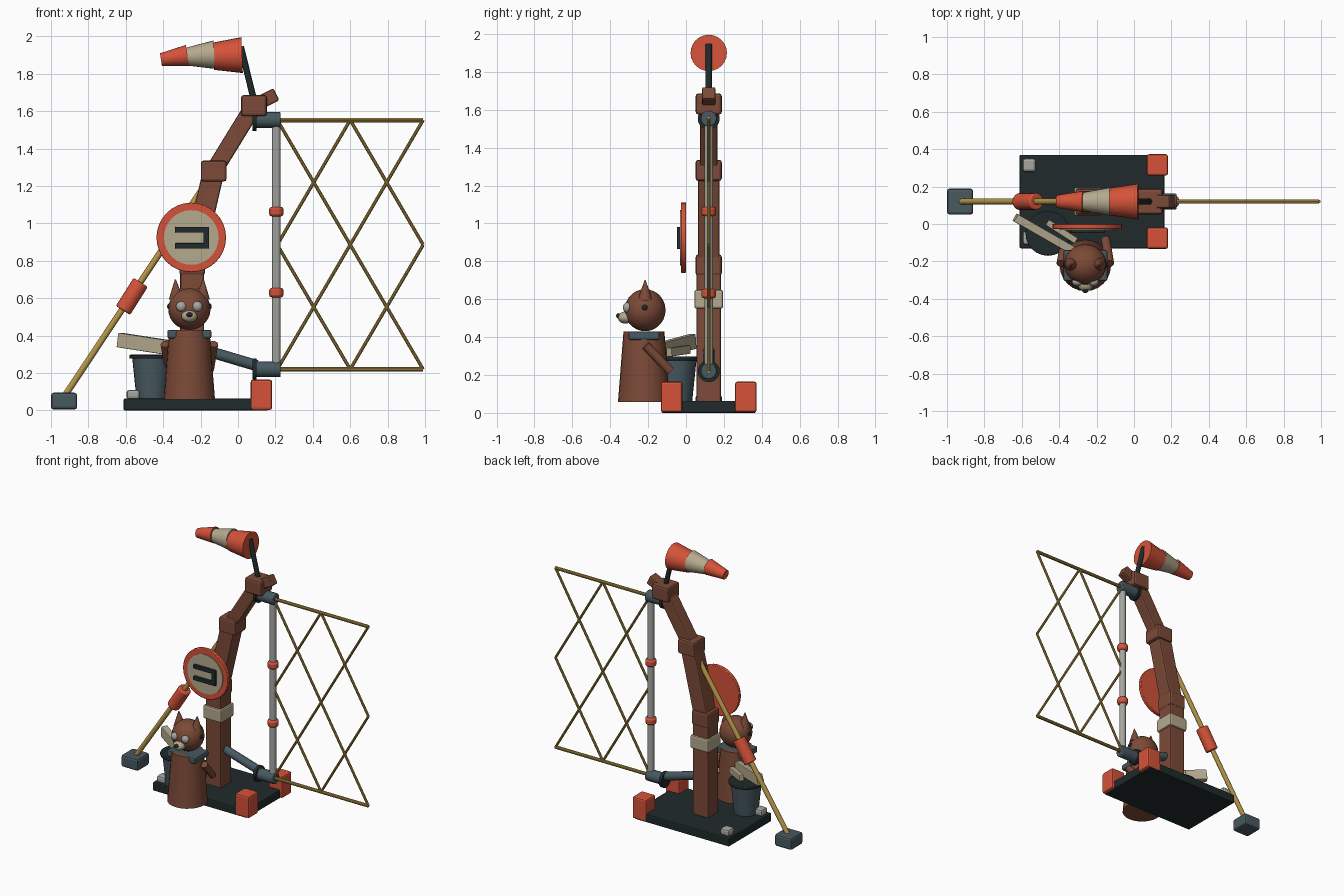
import bpy, bmesh, math
from mathutils import Vector, Matrix

cube = bpy.data.objects.get("Cube")
if cube:
    bpy.data.objects.remove(cube, do_unlink=True)


def material(name, r, g, b):
    m = bpy.data.materials.new(name)
    m.use_nodes = True
    m.diffuse_color = (r, g, b, 1)
    m.node_tree.nodes["Principled BSDF"].inputs["Base Color"].default_value = (r, g, b, 1)
    return m


BROWN = material("rust brown", 0.20, 0.068, 0.038)
RED = material("signal red", 0.66, 0.085, 0.042)
BEIGE = material("warm beige", 0.46, 0.40, 0.27)
BLACK = material("green black", 0.014, 0.023, 0.024)
SLATE = material("slate blue", 0.063, 0.10, 0.118)
BRASS = material("brass", 0.46, 0.30, 0.065)
GREY = material("light grey", 0.38, 0.38, 0.36)
MAST_Y = 0.12


def finish(name, bm, mat, matrix, bevel=0, smooth=True):
    """Turn a bmesh into a named, coloured object."""
    me = bpy.data.meshes.new(name)
    bm.to_mesh(me)
    bm.free()
    me.materials.append(mat)
    ob = bpy.data.objects.new(name, me)
    bpy.context.collection.objects.link(ob)
    me.transform(matrix)
    if bevel:
        mod = ob.modifiers.new("Bevel", 'BEVEL')
        mod.width, mod.segments, mod.limit_method = bevel, 2, 'ANGLE'
    if smooth:
        bpy.ops.object.select_all(action='DESELECT')
        ob.select_set(True)
        bpy.context.view_layer.objects.active = ob
        bpy.ops.object.shade_smooth_by_angle(angle=math.radians(35))
    return ob


def along(a, b):
    """Matrix placing local z along a-b, centred between them."""
    a, b = Vector(a), Vector(b)
    d = b - a
    turn = d.to_track_quat('Z', 'Y').to_matrix().to_4x4()
    return Matrix.Translation((a + b) / 2) @ turn, d.length


def box(name, mat, centre, size, bevel=0.012):
    bm = bmesh.new()
    bmesh.ops.create_cube(bm, size=1)
    m = Matrix.Translation(centre) @ Matrix.Diagonal((*size, 1))
    return finish(name, bm, mat, m, bevel, False)


def beam(name, mat, a, b, wide, high, bevel=0.006):
    m, length = along(a, b)
    bm = bmesh.new()
    bmesh.ops.create_cube(bm, size=1)
    return finish(name, bm, mat, m @ Matrix.Diagonal((wide, high, length, 1)), bevel, False)


def rod(name, mat, a, b, r1, r2=None, sides=20, bevel=0):
    m, length = along(a, b)
    bm = bmesh.new()
    bmesh.ops.create_cone(bm, cap_ends=True, segments=sides, radius1=r1,
                          radius2=r1 if r2 is None else r2, depth=length)
    return finish(name, bm, mat, m, bevel)


def ball(name, mat, centre, radii):
    bm = bmesh.new()
    bmesh.ops.create_uvsphere(bm, u_segments=24, v_segments=14, radius=1)
    return finish(name, bm, mat, Matrix.Translation(centre) @ Matrix.Diagonal((*radii, 1)))


def on_mast(x, z):
    return (x, MAST_Y, z)


# Base plate, corner blocks and bolts
box("base_plate", BLACK, (-0.225, MAST_Y, 0.032), (0.775, 0.5, 0.064), 0.008)
for side in (-1, 1):
    box("corner_block", RED, (0.125, MAST_Y + side * 0.196, 0.084), (0.114, 0.114, 0.162))
    box("base_bolt", GREY, (-0.56, MAST_Y + side * 0.195, 0.085), (0.072, 0.072, 0.05), 0.015)

# Bent mast with block joints
bends = [(-0.245, 0.05), (-0.245, 0.78), (-0.13, 1.28), (0.085, 1.63), (0.205, 1.69)]
for i, width in enumerate((0.128, 0.115, 0.092, 0.072)):
    beam("mast_segment", BROWN, on_mast(*bends[i]), on_mast(*bends[i + 1]), width, width, 0.01)
for x, z in bends[1:4]:
    box("mast_joint", BROWN, on_mast(x, z), (0.138, 0.138, 0.112), 0.014)
box("mast_band", BEIGE, on_mast(-0.245, 0.6), (0.152, 0.152, 0.1))

# Hinged post with end fittings and rings
rod("gate_post", GREY, on_mast(0.205, 0.22), on_mast(0.205, 1.55), 0.023)
for z in (0.22, 1.553):
    rod("hinge_barrel", SLATE, on_mast(0.09, z), on_mast(0.228, z), 0.042, bevel=0.006)
    rod("hinge_flange", BLACK, on_mast(0.078, z), on_mast(0.1, z), 0.058)
for z in (0.63, 1.063):
    rod("post_ring", RED, on_mast(0.205, z - 0.025), on_mast(0.205, z + 0.025), 0.038, bevel=0.012)
rod("lower_arm", SLATE, on_mast(-0.22, 0.335), on_mast(0.1, 0.24), 0.03)

# Brass lattice gate
x0, x1, x2 = 0.21, 0.6, 0.99
z0, z1, z2 = 0.22, 0.886, 1.553
for z in (z0, z2):
    rod("gate_rail", BRASS, on_mast(x0, z), on_mast(x2, z), 0.012, sides=10)
for a, b in (((x0, z2), (x2, z0)), ((x0, z0), (x2, z2)),
             ((x1, z2), (x0, z1)), ((x1, z2), (x2, z1)),
             ((x0, z1), (x1, z0)), ((x2, z1), (x1, z0))):
    rod("gate_lattice", BRASS, on_mast(*a), on_mast(*b), 0.009, sides=10)

# Diagonal stay, sleeve and anchor
rod("stay", BRASS, on_mast(-0.925, 0.08), on_mast(-0.2, 1.17), 0.017)
rod("stay_sleeve", RED, on_mast(-0.615, 0.535), on_mast(-0.52, 0.685), 0.045, bevel=0.008)
box("stay_anchor", SLATE, on_mast(-0.93, 0.05), (0.14, 0.14, 0.09), 0.015)

# Round sign
SX, SZ = -0.25, 0.925
rod("sign_disc", RED, (SX, 0.0, SZ), (SX, -0.026, SZ), 0.186, sides=32, bevel=0.004)
rod("sign_face", BEIGE, (SX, -0.02, SZ), (SX, -0.031, SZ), 0.146, sides=32)
for dz in (-0.043, 0.043):
    box("sign_bar", BLACK, (SX + 0.003, -0.037, SZ - 0.002 + dz), (0.18, 0.022, 0.03), 0.004)
box("sign_bar_end", BLACK, (SX + 0.08, -0.037, SZ - 0.002), (0.03, 0.0215, 0.114), 0.004)

# Windsock on its pole
rod("sock_pole", BLACK, on_mast(0.085, 1.66), on_mast(0.015, 1.945), 0.017)
rod("sock_mouth", RED, on_mast(0.022, 1.9), on_mast(-0.13, 1.894), 0.096, 0.073, 24)
rod("sock_middle", BEIGE, on_mast(-0.127, 1.902), on_mast(-0.275, 1.892), 0.076, 0.048, 24)
rod("sock_tip", RED, on_mast(-0.27, 1.898), on_mast(-0.412, 1.876), 0.057, 0.034, 24)

# Bucket with two boards
BX, BY = -0.46, -0.05
rod("bucket", SLATE, (BX, BY, 0.064), (BX, BY, 0.285), 0.083, 0.106, 24)
rod("bucket_rim", BLACK, (BX, BY, 0.277), (BX, BY, 0.298), 0.12, sides=24, bevel=0.005)
beam("long_board", BEIGE, (-0.635, 0.035, 0.377), (-0.33, -0.14, 0.33), 0.045, 0.078, 0.004)
beam("short_board", BEIGE, (-0.465, 0.01, 0.335), (-0.31, -0.09, 0.32), 0.035, 0.045, 0.004)

# Animal figure: body, collar, head
FX, FY = -0.26, -0.222
rod("body", BROWN, (FX, FY, 0.058), (FX, FY, 0.43), 0.137, 0.108, 24)
box("collar", SLATE, (FX, FY, 0.408), (0.236, 0.165, 0.045), 0.01)
ball("head", BROWN, (FX, FY + 0.006, 0.542), (0.113, 0.108, 0.111))
ball("muzzle", BEIGE, (FX, FY - 0.098, 0.503), (0.043, 0.04, 0.032))
ball("nose", BLACK, (FX, FY - 0.133, 0.512), (0.017, 0.014, 0.014))

# Paired features
for s in (-1, 1):
    ball("eye", GREY, (FX + s * 0.043, FY - 0.087, 0.556), (0.028, 0.024, 0.028))
    ball("head_stud", BLACK, (FX + s * 0.11, FY + 0.004, 0.556), (0.009, 0.015, 0.015))
    rod("ear", BROWN, (FX + s * 0.07, FY + 0.006, 0.595), (FX + s * 0.075, FY + 0.006, 0.7),
        0.04, 0.003, 16)
    rod("arm", BROWN, (FX + s * 0.13, FY + 0.01, 0.355), (FX + s * 0.108, FY + 0.14, 0.22), 0.024)
